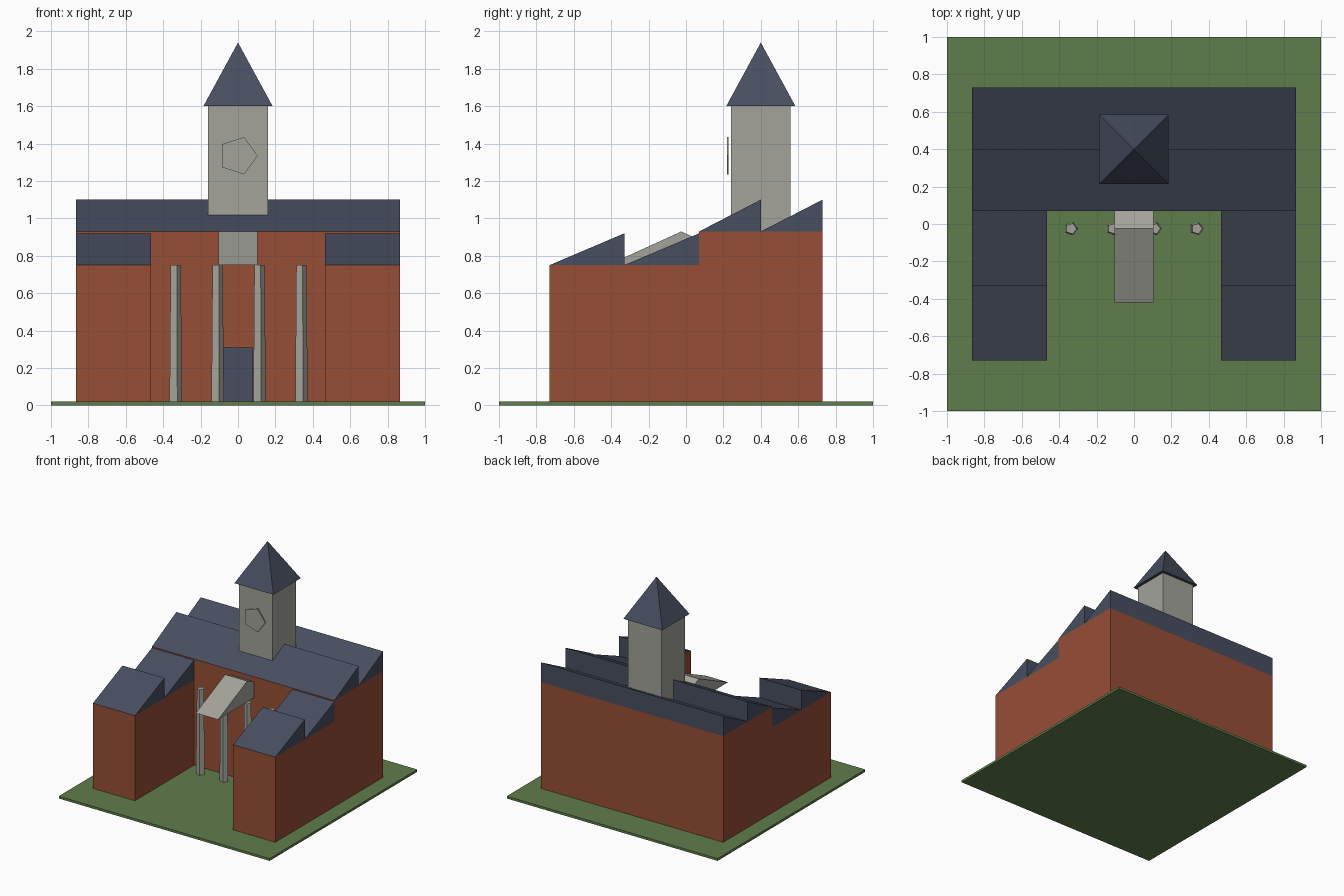
import bpy
import math

cube = bpy.data.objects.get("Cube")
if cube:
    bpy.data.objects.remove(cube, do_unlink=True)


def material(name, rgb):
    """Flat colour given as 8-bit sRGB, stored as linear."""
    col = [(c / 255 / 12.92) if c < 11 else ((c / 255 + 0.055) / 1.055) ** 2.4 for c in rgb]
    m = bpy.data.materials.new(name)
    m.use_nodes = True
    m.diffuse_color = (*col, 1)
    bsdf = m.node_tree.nodes["Principled BSDF"]
    bsdf.inputs["Base Color"].default_value = (*col, 1)
    bsdf.inputs["Roughness"].default_value = 0.9
    return m


BRICK = material("brick red", (150, 78, 54))
SLATE = material("slate blue", (71, 78, 96))
STONE = material("stone grey", (163, 163, 155))
GRASS = material("grass green", (95, 125, 75))


def finish(name, mat):
    ob = bpy.context.object
    ob.name = ob.data.name = name
    ob.data.materials.append(mat)
    return ob


def box(name, mat, x, y, z):
    """Box from three (low, high) ranges."""
    mid = [(a + b) / 2 for a, b in (x, y, z)]
    bpy.ops.mesh.primitive_cube_add(size=1, location=mid)
    ob = finish(name, mat)
    ob.scale = [b - a for a, b in (x, y, z)]
    return ob


def prism(name, mat, x, profile):
    """Extrude a (y, z) profile along x."""
    n = len(profile)
    verts = [(px, py, pz) for px in x for py, pz in profile]
    faces = [tuple(reversed(range(n))), tuple(range(n, 2 * n))]
    faces += [(i, (i + 1) % n, n + (i + 1) % n, n + i) for i in range(n)]
    me = bpy.data.meshes.new(name)
    me.from_pydata(verts, [], faces)
    me.materials.append(mat)
    ob = bpy.data.objects.new(name, me)
    bpy.context.collection.objects.link(ob)
    return ob


def sawtooth_roof(name, x, y, z, rise):
    """Two wedges, each rising to the back and ending in a vertical face."""
    mid = (y[0] + y[1]) / 2
    for part, (a, b) in (("front", (y[0], mid)), ("back", (mid, y[1]))):
        prism(f"{name}_{part}", SLATE, x, [(a, z), (b, z), (b, z + rise)])


GROUND = 0.02

# Lawn
box("lawn", GRASS, (-1, 1), (-1, 1), (0, GROUND))

# Main hall and roof
box("main_hall", BRICK, (-0.865, 0.865), (0.07, 0.73), (GROUND, 0.93))
sawtooth_roof("main_roof", (-0.865, 0.865), (0.07, 0.73), 0.93, 0.17)

# Side wings and roofs
for side, x in (("left", (0.466, 0.865)), ("right", (-0.865, -0.466))):
    box(f"{side}_wing", BRICK, x, (-0.73, 0.07), (GROUND, 0.75))
    sawtooth_roof(f"{side}_wing_roof", x, (-0.73, 0.07), 0.75, 0.17)

# Tower with pyramid spire
box("tower", STONE, (-0.16, 0.16), (0.24, 0.56), (0.93, 1.6))
bpy.ops.mesh.primitive_cone_add(vertices=4, radius1=0.185 * math.sqrt(2), radius2=0, depth=0.34,
                                location=(0, 0.4, 1.77), rotation=(0, 0, math.pi / 4))
finish("spire", SLATE)

# Five-sided clock plate in front of the tower
clock = [(0.105 * math.cos(i * math.tau / 5), 1.335 + 0.105 * math.sin(i * math.tau / 5))
         for i in range(5)]
plate = bpy.data.meshes.new("clock_plate")
plate.from_pydata([(x, y, z) for y in (0.219, 0.228) for x, z in clock], [],
                  [tuple(range(5)), tuple(reversed(range(5, 10)))]
                  + [(i, i + 5, (i + 1) % 5 + 5, (i + 1) % 5) for i in range(5)])
plate.materials.append(STONE)
bpy.context.collection.objects.link(bpy.data.objects.new("clock_plate", plate))

# Portico gable
prism("portico_gable", STONE, (-0.105, 0.105), [(-0.42, 0.75), (0.37, 0.75), (-0.025, 0.93)])

# Tapered five-sided columns (first corner points to +x)
for i in range(4):
    bpy.ops.mesh.primitive_cone_add(vertices=5, radius1=0.037, radius2=0.03, depth=0.73,
                                    location=((i - 1.5) * 0.224, -0.025, GROUND + 0.365),
                                    rotation=(0, 0, -math.pi / 2))
    finish(f"column_{i + 1}", STONE)

# Entrance door
box("door", SLATE, (-0.08, 0.08), (0.055, 0.08), (GROUND, 0.31))
